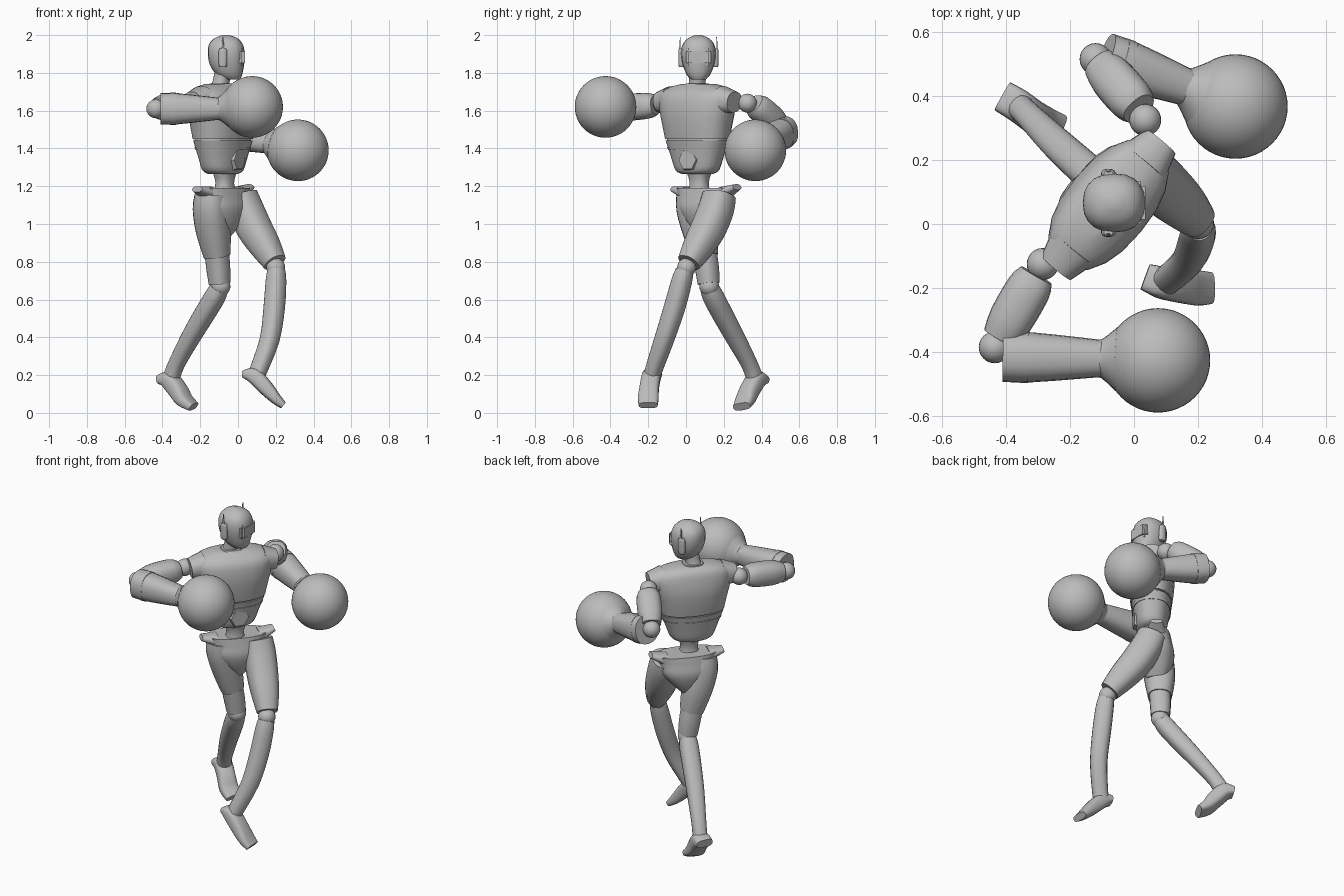
import bpy, bmesh, math
from mathutils import Vector, Matrix

old = bpy.data.objects.get("Cube")
if old:
    bpy.data.objects.remove(old, do_unlink=True)

grey = bpy.data.materials.new("matte_grey")
grey.use_nodes = True
tone = (.5, .5, .5, 1)
grey.diffuse_color = tone
grey.node_tree.nodes["Principled BSDF"].inputs["Base Color"].default_value = tone

UP = Vector((0, 0, 1))
LEFT = Vector((.64, .77, 0)).normalized()      # sideways axis of chest and hips
FRONT = LEFT.cross(UP)
SIDES = 20


def finish(name, bm, angle=38):
    """Turn a bmesh into a grey object, smooth except at sharp edges."""
    bmesh.ops.recalc_face_normals(bm, faces=bm.faces)
    mesh = bpy.data.meshes.new(name)
    bm.to_mesh(mesh)
    bm.free()
    mesh.materials.append(grey)
    obj = bpy.data.objects.new(name, mesh)
    bpy.context.collection.objects.link(obj)
    bpy.ops.object.select_all(action="DESELECT")
    obj.select_set(True)
    bpy.context.view_layer.objects.active = obj
    bpy.ops.object.shade_smooth_by_angle(angle=math.radians(angle))
    return obj


def spline(keys, t):
    """Catmull-Rom blend through a list of vectors."""
    i = min(int(t), len(keys) - 2)
    f = t - i
    a, b, c, d = (keys[min(max(i + k, 0), len(keys) - 1)] for k in (-1, 0, 1, 2))
    return b + (c - a) * f / 2 + (a - b * 2.5 + c * 2 - d / 2) * f**2 \
        + ((b - c) * 3 + d - a) * f**3 / 2


def loft(name, rings, side, flat=False, power=2.4, steps=3):
    """Skin rings of (x, y, z, half width, half depth); flat keeps them level."""
    keys = [Vector(r) for r in rings]
    count = (len(keys) - 1) * steps
    data = [spline(keys, k / steps) for k in range(count + 1)]
    bm = bmesh.new()
    loops = []
    for k, ring in enumerate(data):
        centre = Vector(ring[:3])
        before, after = data[max(k - 1, 0)], data[min(k + 1, count)]
        along = UP if flat else Vector((after - before)[:3]).normalized()
        u = (side - along * side.dot(along)).normalized()
        v = u.cross(along)
        loop = []
        for s in range(SIDES):
            a = math.tau * s / SIDES
            c, n = math.cos(a), math.sin(a)
            c, n = (math.copysign(abs(q) ** (2 / power), q) for q in (c, n))
            loop.append(bm.verts.new(centre + u * c * ring[3] + v * n * ring[4]))
        loops.append(loop)
    for low, high in zip(loops, loops[1:]):
        for s in range(SIDES):
            e = (s + 1) % SIDES
            bm.faces.new((low[s], low[e], high[e], high[s]))
    bm.faces.new(loops[0])
    bm.faces.new(loops[-1])
    return finish(name, bm)


def stack(name, centre, rings, side=LEFT, power=2.4):
    """Level loft from (z, half width, half depth, forward shift)."""
    ahead = side.cross(UP)
    full = []
    for z, w, d, shift in rings:
        p = Vector((centre[0], centre[1], z)) + ahead * shift
        full.append((*p, w, d))
    return loft(name, full, side, True, power)


def ball(name, centre, radius, fine=24):
    bm = bmesh.new()
    bmesh.ops.create_uvsphere(bm, u_segments=fine, v_segments=fine // 2, radius=radius,
                              matrix=Matrix.Translation(centre))
    return finish(name, bm)


def block(name, centre, size, yaw=0, bevel=.01):
    bm = bmesh.new()
    bmesh.ops.create_cube(bm, size=1, matrix=Matrix.Translation(centre)
                          @ Matrix.Rotation(yaw, 4, "Z") @ Matrix.Diagonal((*size, 1)))
    bmesh.ops.bevel(bm, geom=bm.edges[:], offset=bevel, segments=2, affect="EDGES")
    return finish(name, bm)


# Torso
chest = (-.08, .06)
stack("chest", chest, [(1.45, .19, .118, 0), (1.52, .205, .128, 0), (1.6, .225, .132, 0),
                       (1.68, .235, .118, 0), (1.72, .19, .09, -.01), (1.74, .11, .06, -.01)])
stack("chest_seam", chest, [(1.43, .18, .108, 0), (1.46, .18, .108, 0)])
stack("abdomen", chest, [(1.265, .085, .065, 0), (1.285, .125, .085, 0),
                         (1.36, .155, .1, 0), (1.442, .187, .116, 0)])
stack("belly_band", chest, [(1.392, .17, .111, 0), (1.408, .176, .114, 0)])
stack("waist", (-.07, .07), [(1.15, .065, .055, 0), (1.22, .05, .045, 0), (1.29, .075, .06, 0)])

# Six-sided belly plate
bm = bmesh.new()
turn = Matrix.Rotation(math.radians(-32), 4, "Z") @ Matrix.Rotation(math.pi / 2, 4, "Y")
bmesh.ops.create_cone(bm, cap_ends=True, segments=6, radius1=.065, radius2=.055, depth=.03,
                      matrix=Matrix.Translation((-.003, .015, 1.34)) @ turn)
finish("belly_plate", bm, 20)

# Neck and collar
loft("neck", [(-.1, .06, 1.7, .055, .055), (-.09, .06, 1.75, .042, .042),
              (-.075, .062, 1.82, .045, .045)], LEFT)
stack("collar", (-.09, .06), [(1.715, .075, .075, .01), (1.745, .058, .058, 0)])

# Head faces the +x side
across = Vector((0, 1, 0))
stack("head", (-.062, .066), [(1.766, .04, .042, .03), (1.79, .062, .068, .016),
      (1.84, .082, .09, .004), (1.9, .092, .098, 0), (1.95, .084, .09, -.002),
      (1.983, .056, .062, -.002), (2, .016, .018, -.002)], across, 2.3)
block("visor", (.014, .066, 1.883), (.044, .132, .09), bevel=.014)
for word, s in (("left", 1), ("right", -1)):
    y = .066 + s * .09
    loft(word + "_ear", [(-.08, y, 1.83, .012, .016), (-.08, y, 1.845, .016, .022),
         (-.08, y, 1.915, .016, .022), (-.08, y, 1.93, .012, .014)], across, True)
    loft(word + "_antenna", [(-.08, y + s * .01, 1.9, .004, .008),
         (-.08, y + s * .006, 1.99, .002, .003)], across, True)


# Arms: shoulder ball, upper arm, elbow, forearm and round glove
def arm(word, shoulder, top, elbow, start, wrist, glove):
    shoulder, top, elbow, start, wrist, glove = map(
        Vector, (shoulder, top, elbow, start, wrist, glove))
    ball(word + "_shoulder", shoulder, .05)
    ball(word + "_elbow", elbow, .05)
    ball(word + "_glove", glove, .163, 48)
    tip = elbow.lerp(top, .12)
    loft(word + "_upper_arm", [(*top, .05, .055), (*top.lerp(tip, .2), .068, .07),
         (*top.lerp(tip, .7), .07, .07), (*tip, .055, .056)], UP)
    loft(word + "_forearm", [(*start, .084, .078), (*start.lerp(wrist, .3), .082, .078),
         (*wrist, .058, .058)], UP)
    aim = (glove - wrist).normalized()
    loft(word + "_glove_cuff", [(*(glove - aim * .205), .056, .056),
         (*(glove - aim * .175), .062, .062), (*(glove - aim * .13), .1, .1)], UP, power=2)
    loft(word + "_forearm_band", [(*start.lerp(wrist, .16), .087, .08),
         (*start.lerp(wrist, .26), .086, .08)], UP)


arm("left", (.035, .325, 1.64), (.015, .36, 1.64), (-.12, .515, 1.5),
    (-.09, .52, 1.49), (.17, .425, 1.43), (.317, .367, 1.39))
arm("right", (-.285, -.125, 1.635), (-.305, -.16, 1.63), (-.435, -.385, 1.61),
    (-.41, -.415, 1.61), (-.1, -.42, 1.61), (.075, -.426, 1.62))

# Shoulder sockets reach out of the chest
for word, s in (("left", 1), ("right", -1)):
    inner = Vector((*chest, 1.655)) + LEFT * s * .17
    outer = Vector((*chest, 1.645)) + LEFT * s * .255
    loft(word + "_shoulder_socket", [(*inner, .075, .085), (*outer, .055, .06)], UP)

# Hips with a flared rim
hips = (-.078, .105)
stack("pelvis", hips, [(.94, .03, .05, 0), (1, .09, .085, 0), (1.08, .155, .105, 0),
                       (1.14, .165, .095, 0), (1.19, .18, .085, 0)])
for word, s in (("left", 1), ("right", -1)):
    base = Vector((*hips, 1.165)) + LEFT * s * .13
    tip = Vector((*hips, 1.19 + s * .006)) + LEFT * s * .215
    loft(word + "_hip_wing", [(*base, .06, .035), (*tip, .035, .016)], FRONT)

# Left leg steps forward
loft("left_thigh", [(.015, .175, 1.15, .085, .085), (.04, .16, 1.08, .09, .09),
     (.085, .12, .98, .09, .09), (.145, .065, .88, .079, .079),
     (.195, .015, .795, .06, .06)], LEFT)
ball("left_knee", (.2, .003, .77), .05)
loft("left_shin", [(.203, -.006, .755, .045, .045), (.201, -.022, .7, .052, .052),
     (.192, -.06, .56, .054, .054), (.168, -.115, .39, .05, .05),
     (.11, -.17, .23, .043, .046), (.09, -.18, .18, .04, .045)], LEFT)
loft("left_foot", [(.035, -.165, .205, .042, .022), (.085, -.182, .195, .05, .042),
     (.15, -.195, .13, .052, .04), (.2, -.2, .075, .055, .03),
     (.24, -.2, .04, .05, .02)], across, power=3)

# Right leg trails behind
loft("right_thigh", [(-.14, .035, 1.16, .08, .085), (-.143, .045, 1.08, .09, .093),
     (-.13, .075, .96, .087, .088), (-.11, .1, .83, .068, .068)], LEFT)
loft("right_knee_cuff", [(-.112, .098, .85, .062, .062), (-.104, .112, .76, .06, .06),
     (-.097, .12, .685, .055, .055)], LEFT)
ball("right_knee", (-.092, .123, .67), .052)
loft("right_shin", [(-.1, .125, .66, .048, .048), (-.125, .147, .61, .055, .053),
     (-.185, .2, .51, .054, .052), (-.25, .26, .4, .05, .048),
     (-.325, .335, .26, .042, .042), (-.355, .365, .18, .042, .045)], LEFT)
loft("right_foot", [(-.41, .398, .175, .05, .025), (-.365, .372, .175, .052, .045),
     (-.318, .338, .12, .052, .045), (-.285, .315, .07, .055, .036),
     (-.235, .295, .033, .05, .022)], LEFT, power=3)
